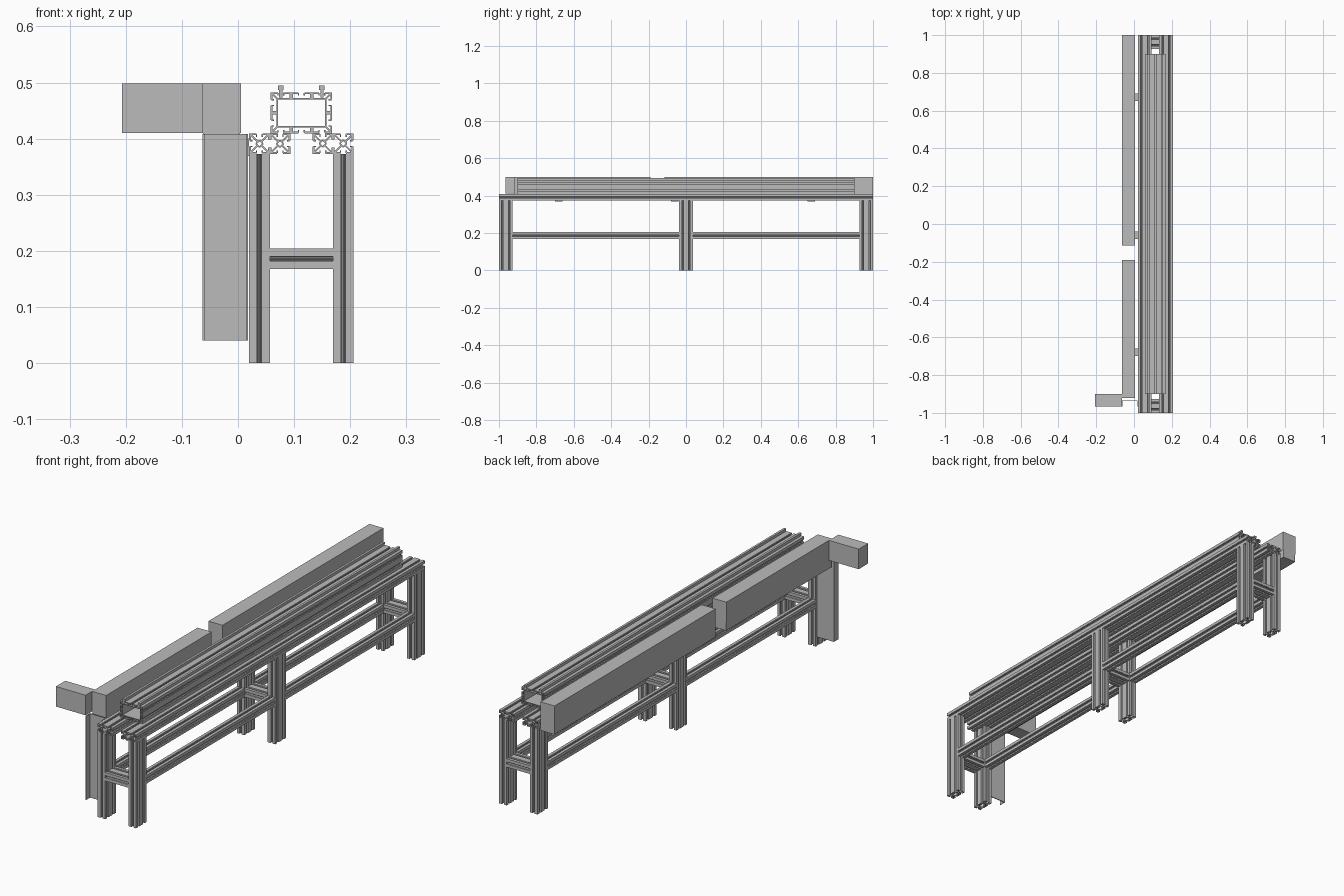
import bpy
import bmesh
from mathutils import Vector

if "Cube" in bpy.data.objects:
    bpy.data.objects.remove(bpy.data.objects["Cube"], do_unlink=True)

# One plain grey for everything
grey = bpy.data.materials.new("plain grey")
grey.use_nodes = True
COLOUR = (0.5, 0.5, 0.5, 1)
grey.diffuse_color = COLOUR
grey.node_tree.nodes["Principled BSDF"].inputs["Base Color"].default_value = COLOUR

P = 0.0366  # width of one extrusion cell


def finish(name, bm):
    bmesh.ops.recalc_face_normals(bm, faces=bm.faces)
    mesh = bpy.data.meshes.new(name)
    bm.to_mesh(mesh)
    bm.free()
    mesh.materials.append(grey)
    obj = bpy.data.objects.new(name, mesh)
    bpy.context.collection.objects.link(obj)
    return obj


def add_box(bm, lo, hi):
    lo, hi = Vector(lo), Vector(hi)
    cube = bmesh.ops.create_cube(bm, size=1)
    for v in cube["verts"]:
        v.co = (lo + hi) / 2 + v.co * (hi - lo)


def box(name, lo, hi):
    bm = bmesh.new()
    add_box(bm, lo, hi)
    return finish(name, bm)


def walls(nu, nv):
    """Wall strips (start, end, thickness) of a slotted profile, in cell units."""
    strips = []

    def strip(a, b, t):
        strips.append((Vector(a), Vector(b), t))

    # Slot lips with a small inward hook on each outer face
    for n, across, swap in ((nu, nv, False), (nv, nu, True)):
        for side in (0, across):
            inward = 1 if side == 0 else -1
            for i in range(n):
                for corner, edge in ((i, i + 0.36), (i + 1, i + 0.64)):
                    d = side + inward * 0.045
                    pts = [(corner, d), (edge, d), (edge, side + inward * 0.17)]
                    if swap:
                        pts = [(q, p) for p, q in pts]
                    strip(pts[0], pts[1], 0.09)
                    strip(pts[1], pts[2], 0.06)
            # Posts between neighbouring slots
            for i in range(1, n):
                pts = [(i, side), (i, side + inward * 0.3)]
                if swap:
                    pts = [(q, p) for p, q in pts]
                strip(pts[0], pts[1], 0.16)
    if min(nu, nv) == 1:
        # Diagonal webs around a tubular core in every cell
        for i in range(nu):
            for j in range(nv):
                c = Vector((i + 0.5, j + 0.5))
                ring = [c + Vector(p) * 0.17 for p in ((1, 0), (0, 1), (-1, 0), (0, -1))]
                for k in range(4):
                    a, b = ring[k], ring[(k + 1) % 4]
                    mid = (a + b) / 2
                    strip(a, b, 0.07)
                    strip(mid, c + (mid - c) * (0.47 / abs(mid.x - c.x)), 0.08)
    else:
        # Hollow beam: inner wall ring and corner webs
        d = 0.32
        ring = [(d, d), (nu - d, d), (nu - d, nv - d), (d, nv - d)]
        outer = [(0, 0), (nu, 0), (nu, nv), (0, nv)]
        for k in range(4):
            strip(ring[k], ring[(k + 1) % 4], 0.07)
            strip(Vector(outer[k]).lerp(Vector(ring[k]), 0.1), ring[k], 0.09)
    return strips


def extrusion(name, axis, cells, corner, length):
    """Slotted bar along an axis; corner is its lowest x, y, z point."""
    bm = bmesh.new()
    frames = {"x": ((0, 1, 0), (0, 0, 1), (1, 0, 0)),
              "y": ((1, 0, 0), (0, 0, 1), (0, 1, 0)),
              "z": ((1, 0, 0), (0, 1, 0), (0, 0, 1))}
    u, v, w = (Vector(d) for d in frames[axis])
    for a, b, t in walls(*cells):
        n = (b - a).normalized().orthogonal() * t / 2
        quad = [a + n, b + n, b - n, a - n]
        near = [bm.verts.new(Vector(corner) + (u * q.x + v * q.y) * P) for q in quad]
        far = [bm.verts.new(p.co + w * length) for p in near]
        bm.faces.new(near)
        bm.faces.new(far[::-1])
        for k in range(4):
            m = (k + 1) % 4
            bm.faces.new((near[k], near[m], far[m], far[k]))
    return finish(name, bm)


RAIL_Z, BAR_Z = 0.373, 0.168
LEFT, RIGHT = 0.206 - P, 0.02
stations = {"front": -1.0, "middle": -P, "back": 1 - 2 * P}

# Legs and cross bars
for label, y in stations.items():
    for side, x in (("left", LEFT), ("right", RIGHT)):
        extrusion(f"{label}_{side}_leg", "z", (1, 2), (x, y, 0), RAIL_Z)
    extrusion(f"{label}_cross_bar", "x", (2, 1), (RIGHT + P, y, BAR_Z), LEFT - RIGHT - P)

# Low side bars between the legs
for side, x in (("left", LEFT), ("right", RIGHT)):
    for label, y in (("front", -1 + 2 * P), ("back", P)):
        extrusion(f"{label}_{side}_side_bar", "y", (1, 1), (x, y, BAR_Z), 1 - 3 * P)

# Long top rails and the hollow beam resting on them
for side, x in (("left", LEFT - P), ("right", RIGHT)):
    extrusion(f"{side}_top_rail", "y", (2, 1), (x, -1, RAIL_Z), 2)
BEAM_X, BEAM_Z = 0.113 - 1.5 * P, RAIL_Z + P
extrusion("main_beam", "y", (3, 2), (BEAM_X, -0.9, BEAM_Z), 1.8)

# Guide strips standing in the outer top slots of the beam
top = BEAM_Z + 2 * P
for side, i in (("right", 0.5), ("left", 2.5)):
    x = BEAM_X + i * P
    bm = bmesh.new()
    add_box(bm, (x - 0.003, -0.9, top - 0.009), (x + 0.003, 0.9, top + 0.006))
    add_box(bm, (x - 0.005, -0.9, top + 0.004), (x + 0.005, 0.9, top + 0.012))
    finish(f"{side}_guide_strip", bm)

# Cable ducts: base tray with a lid, in two lengths
DUCT_X0, DUCT_X1, DUCT_TOP = -0.063, 0.005, 0.498
for label, y0, y1 in (("front", -0.92, -0.19), ("back", -0.115, 1.0)):
    box(f"{label}_duct_base", (DUCT_X0 + 0.001, y0, RAIL_Z), (DUCT_X1 - 0.001, y1, 0.41))
    box(f"{label}_duct_lid", (DUCT_X0, y0, 0.41), (DUCT_X1, y1, DUCT_TOP))

# Side arm of the duct
box("duct_arm", (-0.207, -0.965, 0.41), (DUCT_X0, -0.9, DUCT_TOP))

# Upright channel, open towards the front
bm = bmesh.new()
add_box(bm, (DUCT_X0, -0.938, 0.04), (0.018, -0.934, 0.408))
for x in (DUCT_X0, 0.015):
    add_box(bm, (x, -0.965, 0.04), (x + 0.003, -0.934, 0.408))
finish("upright_channel", bm)

# Brackets holding the ducts to the right rail
for label, y in (("front", -0.68), ("middle", -0.06), ("back", 0.67)):
    bm = bmesh.new()
    add_box(bm, (DUCT_X1 - 0.001, y - 0.02, RAIL_Z), (RIGHT, y + 0.02, 0.4))
    add_box(bm, (DUCT_X0 + 0.01, y - 0.02, RAIL_Z - 0.004), (RIGHT, y + 0.02, RAIL_Z))
    finish(f"{label}_duct_bracket", bm)
